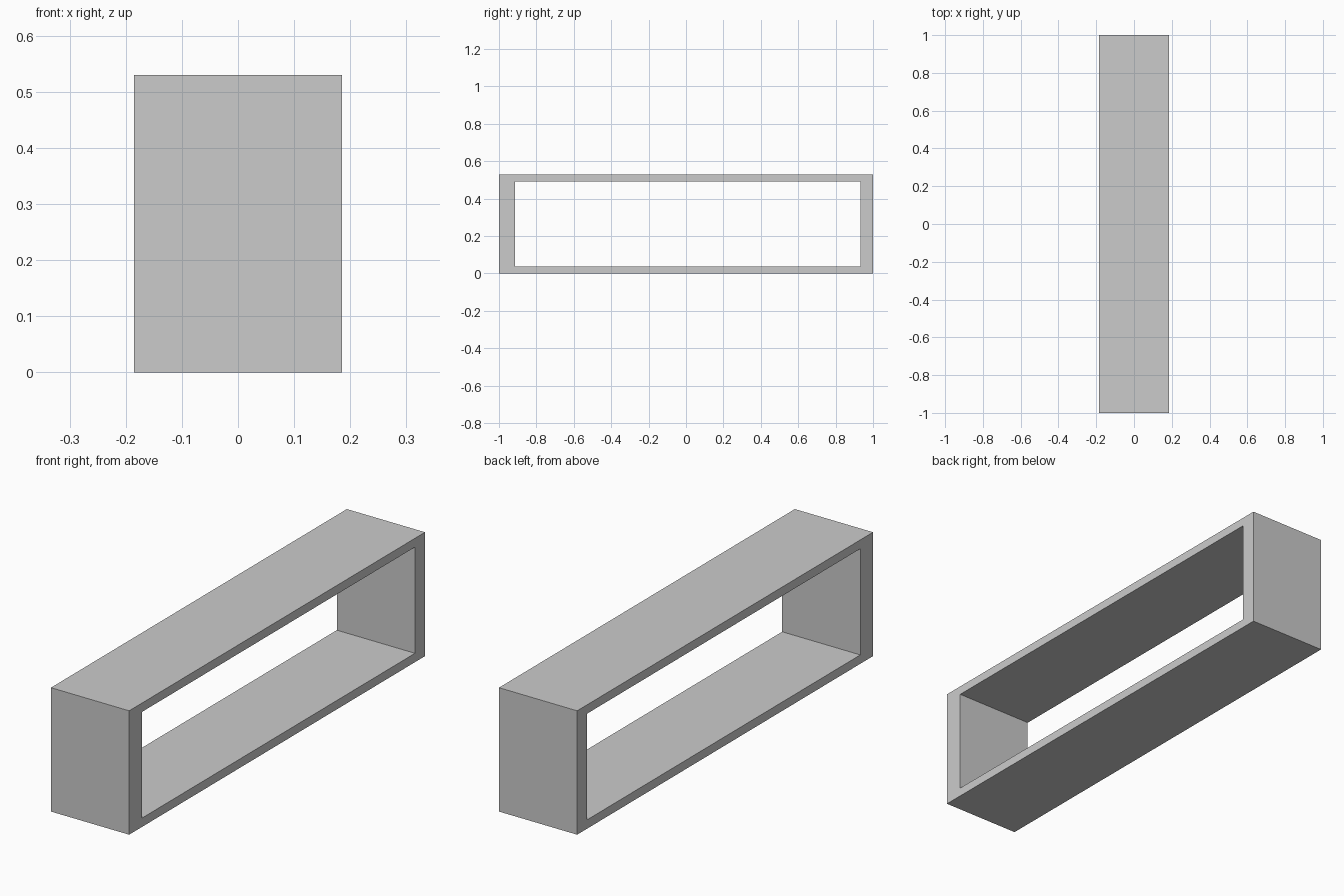
import bpy, bmesh

if "Cube" in bpy.data.objects:
    bpy.data.objects.remove(bpy.data.objects["Cube"])

HALF_DEPTH = 0.185

def rect(y0, y1, z0, z1):
    return [(y0, z0), (y1, z0), (y1, z1), (y0, z1)]

# Outer outline and the off-centre opening, as (y, z) corners
outer = rect(-1.0, 1.0, 0.0, 0.53)
inner = rect(-0.914, 0.932, 0.038, 0.492)

bm = bmesh.new()

# Flat rectangular ring with mitred corners
o = [bm.verts.new((-HALF_DEPTH, y, z)) for y, z in outer]
i = [bm.verts.new((-HALF_DEPTH, y, z)) for y, z in inner]
for k in range(4):
    n = (k + 1) % 4
    bm.faces.new((o[k], o[n], i[n], i[k]))

# Extrude the ring through the depth, keeping the first side as the left face
ring = bm.faces[:]
ext = bmesh.ops.extrude_face_region(bm, geom=ring, use_keep_orig=True)
moved = [v for v in ext["geom"] if isinstance(v, bmesh.types.BMVert)]
bmesh.ops.translate(bm, verts=moved, vec=(2 * HALF_DEPTH, 0, 0))
bmesh.ops.recalc_face_normals(bm, faces=bm.faces[:])

mesh = bpy.data.meshes.new("shelf_frame")
bm.to_mesh(mesh)
bm.free()
frame = bpy.data.objects.new("shelf_frame", mesh)
bpy.context.collection.objects.link(frame)
